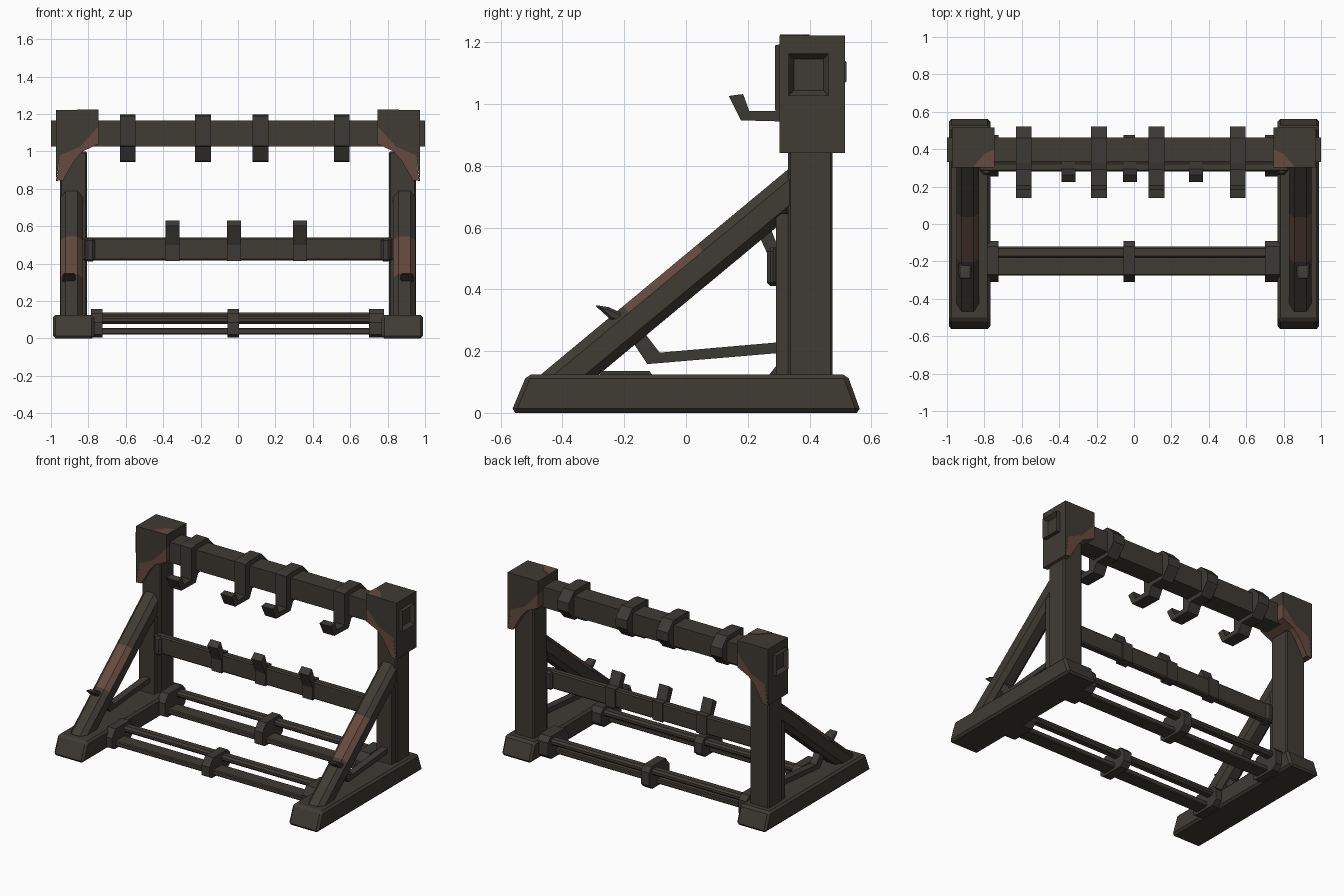
import bpy, bmesh, math
from mathutils import Vector

if "Cube" in bpy.data.objects:
    bpy.data.objects.remove(bpy.data.objects["Cube"])


def material(name, rgb):
    m = bpy.data.materials.new(name)
    m.diffuse_color = (*rgb, 1)
    m.use_nodes = True
    m.node_tree.nodes["Principled BSDF"].inputs["Base Color"].default_value = m.diffuse_color
    return m


DARK = material("dark_timber", (0.050, 0.043, 0.034))
IRON = material("dark_iron", (0.046, 0.042, 0.036))
RUST = material("worn_red_brown", (0.130, 0.068, 0.050))


def finish(name, bm, mats, bevel=0):
    bmesh.ops.recalc_face_normals(bm, faces=bm.faces[:])
    me = bpy.data.meshes.new(name)
    bm.to_mesh(me)
    bm.free()
    for m in mats:
        me.materials.append(m)
    ob = bpy.data.objects.new(name, me)
    bpy.context.collection.objects.link(ob)
    if bevel:
        b = ob.modifiers.new("bevel", 'BEVEL')
        b.width = bevel
        b.segments = 1
        b.limit_method = 'ANGLE'
    return ob


def prism(name, pts, axis, a, b, mat, bevel=0):
    """Extrude a closed profile along axis (x: pts are y,z; y: x,z; z: x,y)."""
    def place(p, d):
        return {'x': (d, p[0], p[1]), 'y': (p[0], d, p[1]), 'z': (p[0], p[1], d)}[axis]
    bm = bmesh.new()
    lo = [bm.verts.new(place(p, a)) for p in pts]
    hi = [bm.verts.new(place(p, b)) for p in pts]
    bm.faces.new(lo)
    bm.faces.new(hi)
    n = len(pts)
    for i in range(n):
        j = (i + 1) % n
        bm.faces.new((lo[i], lo[j], hi[j], hi[i]))
    return finish(name, bm, [mat], bevel)


def box(name, x0, x1, y0, y1, z0, z1, mat, bevel=0):
    return prism(name, [(y0, z0), (y1, z0), (y1, z1), (y0, z1)], 'x', x0, x1, mat, bevel)


def brace(name, s):
    """Sloping octagonal strut with a worn patch on its upper faces."""
    bm = bmesh.new()
    d = Vector((0, 1, 0.83)).normalized()
    n = Vector((0, -d.z, d.y))
    h, c = 0.060, 0.032
    sec = [(h, -c), (h, c), (c, h), (-c, h), (-h, c), (-h, -c), (-c, -h), (c, -h)]
    rings = []
    for y in (-0.43, -0.165, 0.075, 0.40):
        o = Vector((s * 0.889, y, 0.125 + 0.83 * (y + 0.375)))
        rings.append([bm.verts.new(o + Vector((u, 0, 0)) + n * v) for u, v in sec])
    bm.faces.new(rings[0])
    bm.faces.new(rings[-1])
    for k in range(3):
        for i in range(8):
            j = (i + 1) % 8
            f = bm.faces.new((rings[k][i], rings[k][j], rings[k + 1][j], rings[k + 1][i]))
            f.material_index = 1 if k == 1 and i in (1, 2, 3) else 0
    finish(name, bm, [DARK, RUST])


# Side frames
for s, side in ((-1, "left"), (1, "right")):
    box_x = lambda a, b: (s * a, s * b)
    prism(side + "_foot", [(-0.567, 0), (0.567, 0), (0.522, 0.125), (-0.515, 0.125)],
          'x', s * 0.768, s * 0.99, DARK, 0.014)
    box(side + "_post", *box_x(0.808, 0.952), 0.33, 0.475, 0.11, 1.0, DARK, 0.008)
    box(side + "_post_plate", *box_x(0.83, 0.945), 0.292, 0.335, 0.12, 0.645, DARK)
    brace(side + "_brace", s)

    # Corner cap: upper block and worn lower band
    prism(side + "_cap", [(s * x, z) for x, z in
          ((0.972, 1.222), (0.745, 1.222), (0.745, 1.135), (0.845, 1.025), (0.95, 0.98), (0.972, 0.845))],
          'y', 0.302, 0.515, DARK)
    prism(side + "_cap_worn_band", [(s * x, z) for x, z in
          ((0.745, 1.135), (0.745, 1.04), (0.83, 1.0), (0.875, 0.95), (0.935, 0.845), (0.971, 0.842),
           (0.95, 0.98), (0.845, 1.025))],
          'y', 0.302, 0.515, RUST)
    prism(side + "_cap_outer_plate", [(0.302, 0.842), (0.515, 0.842), (0.515, 1.222), (0.302, 1.222)],
          'x', s * 0.970, s * 0.974, DARK)
    prism(side + "_cap_top_wear", [(s * 0.86, 0.304), (s * 0.746, 0.304), (s * 0.746, 0.40), (s * 0.80, 0.375)],
          'z', 1.221, 1.225, RUST)

    # Bent rod under the brace and its hooked tip
    prism(side + "_rod", [(-0.19, 0.255), (-0.125, 0.158), (0.34, 0.197), (0.34, 0.232),
                          (-0.085, 0.195), (-0.135, 0.26)], 'x', s * 0.868, s * 0.915, IRON)
    prism(side + "_rod_tip", [(-0.297, 0.35), (-0.25, 0.342), (-0.20, 0.32), (-0.20, 0.285), (-0.245, 0.303)],
          'x', s * 0.868, s * 0.938, IRON, 0.008)

    # Brackets at the ends of the middle rail
    box(side + "_rail_bracket", *box_x(0.765, 0.815), 0.262, 0.345, 0.41, 0.535, IRON, 0.012)

# Top beam with hollow conical ends
bm = bmesh.new()
bmesh.ops.create_cube(bm, size=1)
for v in bm.verts:
    v.co = Vector((v.co.x * 2.0, 0.397 + v.co.y * 0.13, 1.095 + v.co.z * 0.138))
for f in [f for f in bm.faces if abs(f.normal.x) > 0.9]:
    sx = math.copysign(1, f.normal.x)
    r = bmesh.ops.poke(bm, faces=[f])
    r["verts"][0].co.x = sx * 0.90
finish("top_beam", bm, [DARK])

# Hanging hooks strapped around the beam
for i, x in enumerate((-0.59, -0.187, 0.12, 0.555)):
    prism("hook_strap_%d" % i, [(0.288, 0.98), (0.288, 1.19), (0.325, 1.197), (0.46, 1.197), (0.52, 1.135),
                                (0.52, 1.075), (0.455, 1.0), (0.36, 1.0)],
          'x', x - 0.042, x + 0.042, IRON)
    prism("hook_%d" % i, [(0.29, 1.03), (0.29, 0.977), (0.205, 0.977), (0.185, 1.032), (0.138, 1.026),
                          (0.178, 0.947), (0.33, 0.943), (0.375, 1.03)],
          'x', x - 0.042, x + 0.042, IRON)

# Middle rail and leaning pegs
box("middle_rail", -0.83, 0.83, 0.282, 0.33, 0.417, 0.538, DARK, 0.008)
for i, x in enumerate((-0.35, -0.022, 0.332)):
    prism("peg_%d" % i, [(0.27, 0.415), (0.337, 0.415), (0.337, 0.543), (0.295, 0.543), (0.262, 0.63),
                         (0.225, 0.60), (0.27, 0.50)], 'x', x - 0.038, x + 0.038, IRON)

# Lower crossbars: flat plank, slim upper bar and clamps
for name, y, dz in (("front", -0.2, 0.0), ("rear", 0.365, 0.02)):
    box(name + "_plank", -0.78, 0.78, y - 0.075, y + 0.025, 0.02, 0.055, DARK, 0.006)
    box(name + "_slim_bar", -0.78, 0.78, y + 0.018, y + 0.08, 0.077 + dz, 0.117 + dz, DARK, 0.012)
    for j, x in enumerate((-0.755, -0.025, 0.73)):
        prism("%s_clamp_%d" % (name, j),
              [(y - 0.11, 0.02), (y - 0.085, 0.004), (y + 0.075, 0.004), (y + 0.11, 0.035),
               (y + 0.11, 0.105 + dz), (y + 0.08, 0.136 + dz), (y - 0.07, 0.136 + dz), (y - 0.11, 0.085 + dz)],
              'x', x - 0.03, x + 0.03 + (0.02 if j == 2 else 0), IRON)
